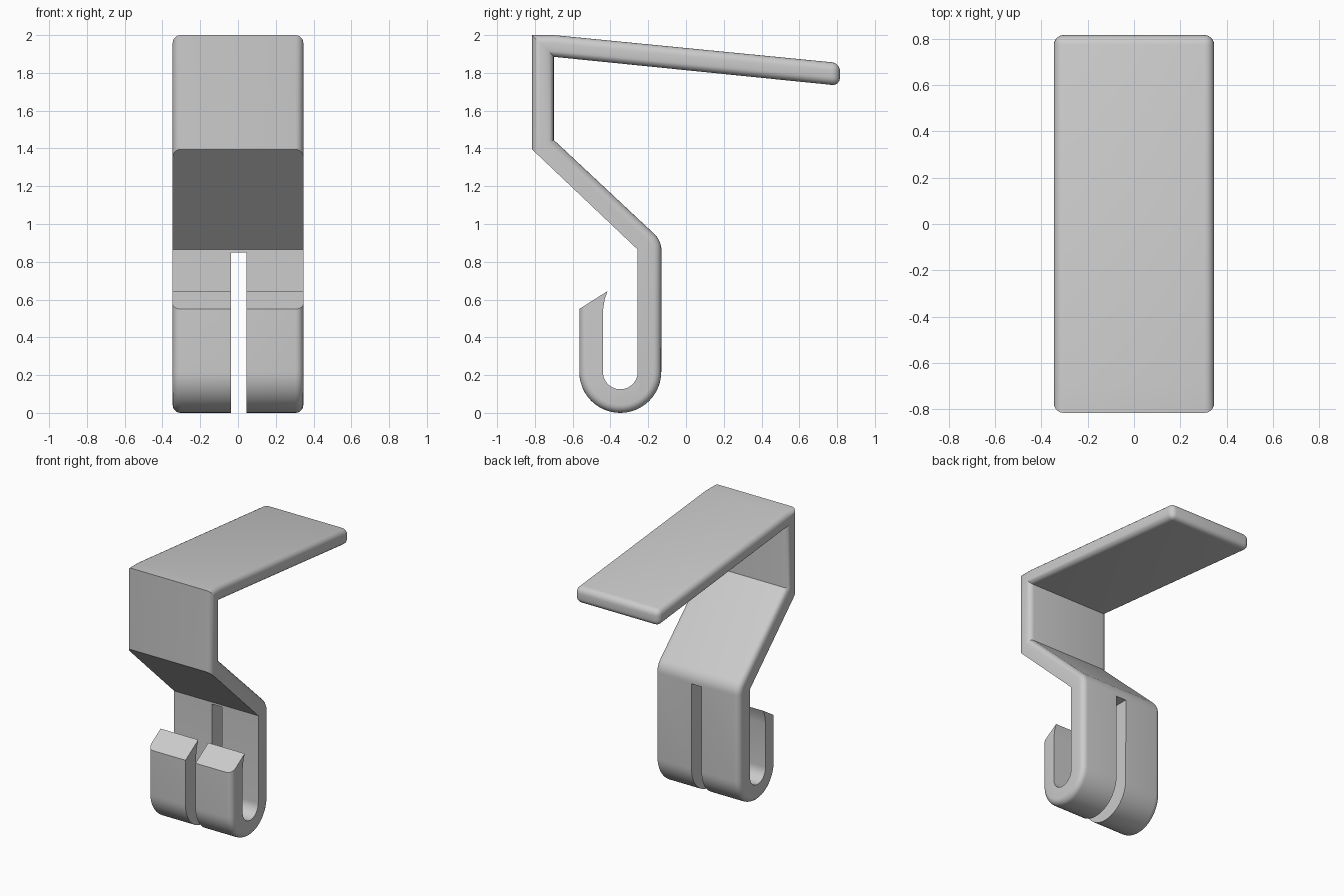
import bpy, bmesh, math

cube = bpy.data.objects.get("Cube")
if cube:
    bpy.data.objects.remove(cube, do_unlink=True)

HALF = 0.346      # half the strap width
ROUND = 0.042     # edge rounding

grey = bpy.data.materials.new("light_grey")
grey.use_nodes = True
colour = (0.6, 0.6, 0.6, 1)
grey.diffuse_color = colour
grey.node_tree.nodes["Principled BSDF"].inputs["Base Color"].default_value = colour


def arc(cy, cz, r, start, end, steps):
    """Points on an arc in the y-z plane, angles in degrees."""
    angles = [math.radians(start + (end - start) * i / steps) for i in range(steps + 1)]
    return [(cy + r * math.cos(a), cz + r * math.sin(a)) for a in angles]


# Side profile: the rounded outer run, then the sharp inner run
outer = [(-0.815, 1.395), (-0.815, 2.0), (-0.70, 2.0), (0.815, 1.852), (0.815, 1.732),
         (-0.70, 1.885), (-0.70, 1.445)]
outer += arc(-0.25, 0.86, 0.12, 47, 0, 6)
outer += arc(-0.348, 0.217, 0.217, 0, -180, 24)
outer += [(-0.565, 0.55)]
inner = [(-0.415, 0.645), (-0.431, 0.6), (-0.44, 0.54)]
inner += arc(-0.348, 0.217, 0.092, -180, 0, 20)
inner += [(-0.256, 0.865)]
profile = outer + inner
count, rounded = len(profile), len(outer)

# Hook strap: extrude the profile across x
bm = bmesh.new()
sides = [[bm.verts.new((x, y, z)) for y, z in profile] for x in (-HALF, HALF)]
for side in sides:
    bm.faces.new(side)
for i in range(count):
    j = (i + 1) % count
    bm.faces.new((sides[0][i], sides[0][j], sides[1][j], sides[1][i]))
bmesh.ops.recalc_face_normals(bm, faces=bm.faces)

# Round the outer rims and the free end of the arm
rims = [bm.edges.get((s[i], s[i + 1])) for s in sides for i in range(rounded - 1)]
rims += [bm.edges.get((sides[0][i], sides[1][i])) for i in (3, 4)]
bmesh.ops.bevel(bm, geom=rims, offset=ROUND, offset_type='OFFSET', segments=5,
                profile=0.5, affect='EDGES', clamp_overlap=False)
mesh = bpy.data.meshes.new("hook_strap")
bm.to_mesh(mesh)
bm.free()
hook = bpy.data.objects.new("hook_strap", mesh)
bpy.context.collection.objects.link(hook)
mesh.materials.append(grey)

# Slot through the hook and its back leg
bpy.ops.mesh.primitive_cube_add(size=1, location=(0.005, -0.4, 0.35))
cutter = bpy.context.object
cutter.name = "slot_cutter"
cutter.scale = (0.082, 1.2, 1.0)
cutter.hide_render = True
cut = hook.modifiers.new("slot", 'BOOLEAN')
cut.operation, cut.solver, cut.object = 'DIFFERENCE', 'EXACT', cutter

bpy.ops.object.select_all(action='DESELECT')
hook.select_set(True)
bpy.context.view_layer.objects.active = hook
bpy.ops.object.modifier_apply(modifier="slot")
bpy.data.objects.remove(cutter, do_unlink=True)
bpy.ops.object.shade_smooth_by_angle(angle=math.radians(30))
